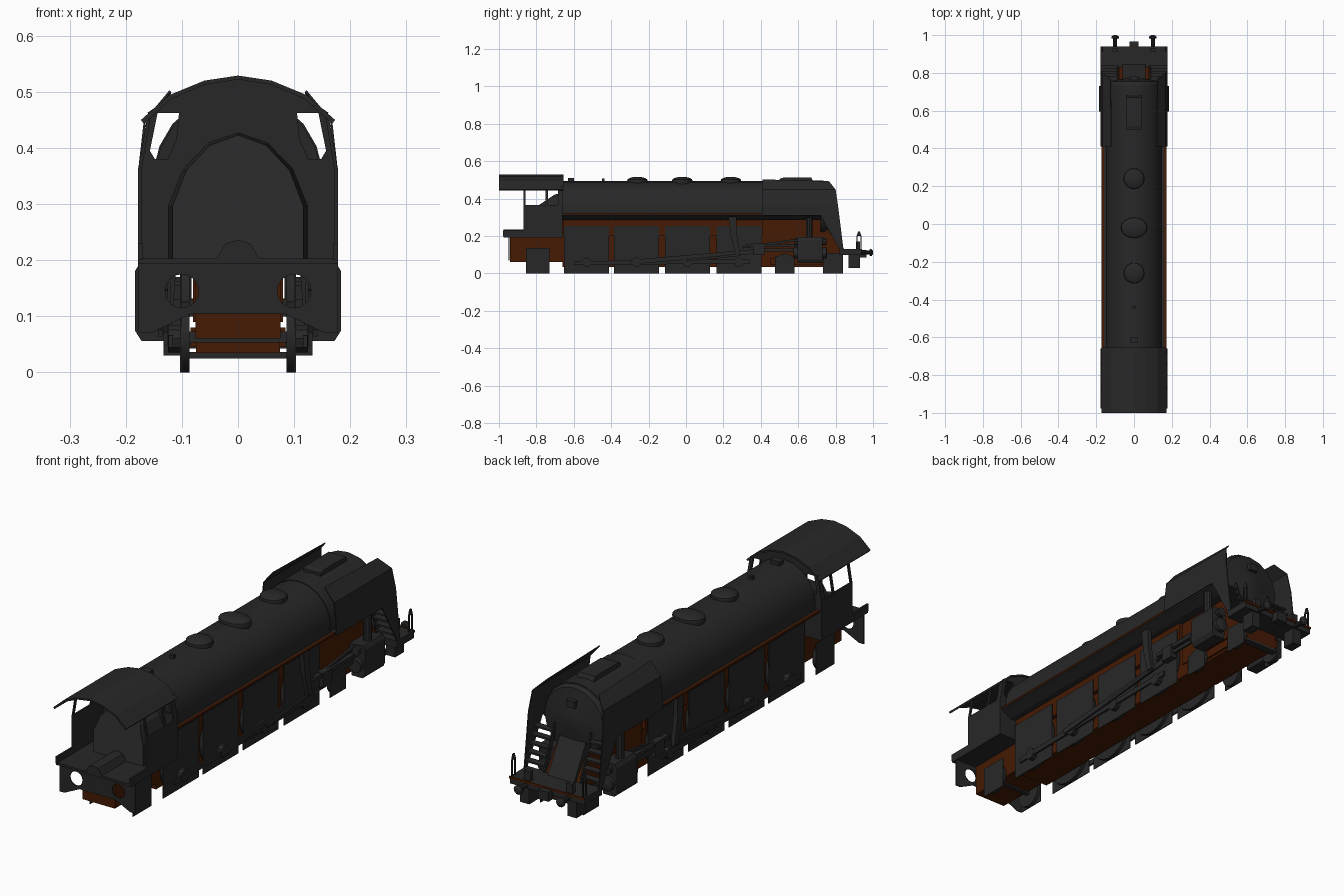
import bpy, bmesh, math
from mathutils import Vector

if "Cube" in bpy.data.objects:
    bpy.data.objects.remove(bpy.data.objects["Cube"])

def material(name, col):
    m = bpy.data.materials.new(name)
    m.diffuse_color = (*col, 1)
    m.use_nodes = True
    m.node_tree.nodes["Principled BSDF"].inputs["Base Color"].default_value = m.diffuse_color
    return m

DARK = material("dark_grey", (0.0205, 0.0205, 0.0205))
BROWN = material("rust_brown", (0.060, 0.0105, 0.0012))

def finish(name, bm, mat, mirror=False, smooth=False):
    bmesh.ops.recalc_face_normals(bm, faces=bm.faces)
    me = bpy.data.meshes.new(name)
    bm.to_mesh(me)
    bm.free()
    ob = bpy.data.objects.new(name, me)
    bpy.context.collection.objects.link(ob)
    me.materials.append(mat)
    if mirror:
        ob.modifiers.new("mirror", 'MIRROR')
    if smooth:
        bpy.context.view_layer.objects.active = ob
        ob.select_set(True)
        bpy.ops.object.shade_smooth_by_angle(angle=math.radians(35))
        ob.select_set(False)
    return ob

def loft(name, rings, mat, mirror=False, smooth=False):
    bm = bmesh.new()
    vs = [[bm.verts.new(p) for p in r] for r in rings]
    n = len(rings[0])
    for a, b in zip(vs, vs[1:]):
        for i in range(n):
            j = (i + 1) % n
            bm.faces.new((a[i], a[j], b[j], b[i]))
    bm.faces.new(vs[0])
    bm.faces.new(vs[-1])
    return finish(name, bm, mat, mirror, smooth)

def place(axis, u, v, w):
    return {'x': (w, u, v), 'y': (u, w, v), 'z': (u, v, w)}[axis]

def prism(name, pts, axis, a, b, mat, mirror=False, smooth=False):
    return loft(name, [[place(axis, u, v, w) for u, v in pts] for w in (a, b)], mat, mirror, smooth)

def box(name, x0, x1, y0, y1, z0, z1, mat, mirror=False):
    return prism(name, [(x0, y0), (x1, y0), (x1, y1), (x0, y1)], 'z', z0, z1, mat, mirror)

def lathe(name, axis, cu, cv, prof, n, mat, mirror=False, su=1, smooth=True):
    rings = [[place(axis, cu + su * r * math.cos(2 * math.pi * i / n),
                    cv + r * math.sin(2 * math.pi * i / n), w) for i in range(n)] for w, r in prof]
    return loft(name, rings, mat, mirror, smooth)

def bar(name, x0, x1, p, q, h, mat, mirror=True):
    # flat rod lying in the side plane between two (y, z) points
    p, q = Vector(p), Vector(q)
    d = (q - p).normalized() * h
    n = Vector((-d.y, d.x))
    prism(name, [tuple(v) for v in (p + n, q + n, q - n, p - n)], 'x', x0, x1, mat, mirror)

def both(half):
    return half + [(-x, z) for x, z in reversed(half) if x > 0]

# boiler and smokebox
arc = both([(.148, .318), (.148, .36), (.138, .4), (.115, .44), (.082, .469), (.043, .488), (0, .494)])
prism("boiler", arc, 'y', -.66, .42, DARK, smooth=True)
prism("smokebox", [(x * 1.015, z + .003) for x, z in arc], 'y', .41, .735, DARK, smooth=True)
lathe("smokebox_door", 'y', 0, .345, [(.72, .149), (.74, .149), (.755, .14), (.772, .04), (.776, .02)], 16, DARK)
box("smokebox_handle", -.02, .02, .75, .782, .41, .44, DARK)
prism("chimney_casing", [(.5, .48), (.5, .506), (.52, .512), (.67, .512), (.685, .48)], 'x', -.04, .04, DARK)
for i, (y, s) in enumerate([(.24, 1), (-.02, 1.28), (-.26, 1)]):
    lathe("dome_%d" % i, 'z', 0, y, [(.47, .05), (.492, .055), (.503, .053), (.511, .04), (.516, .018)], 16, DARK, su=s)
box("whistle", -.02, .02, -.63, -.6, .48, .51, DARK)
box("safety_valve", -.008, .008, -.45, -.435, .48, .508, DARK)

# frame and running boards
box("frame", -.075, .075, -.66, .74, .035, .285, BROWN)
box("rear_frame", -.076, .076, -.94, -.66, .06, .192, BROWN)
box("ash_pan", -.076, .076, -.73, -.6, .13, .192, BROWN)
box("front_frame", -.075, .075, .74, .83, .035, .1, BROWN)
box("upper_wall", .075, .095, -.655, .41, .2, .29, BROWN, True)
prism("side_wall", [(.41, .09), (.41, .29), (.72, .29), (.83, .13), (.83, .09)], 'x', .062, .08, BROWN, True)
box("running_board_strip", .158, .171, -.66, .41, .314, .322, BROWN, True)
prism("running_board", [(-.17, .317), (.17, .317), (.166, .309), (.12, .285), (-.12, .285), (-.166, .309)],
      'y', -.66, .72, DARK)

# smoke deflectors: upright sheet with top leaning inward
def sheet(name, *faces):
    bm = bmesh.new()
    for f in faces:
        bm.faces.new([bm.verts.new(p) for p in f])
    bmesh.ops.remove_doubles(bm, verts=bm.verts, dist=1e-4)
    ob = finish(name, bm, DARK)
    ob.modifiers.new("thick", 'SOLIDIFY').thickness = .004
    ob.modifiers.new("mirror", 'MIRROR')

a, b, c, d = (.178, .41, .36), (.178, .813, .36), (.168, .41, .448), (.168, .80, .448)
sheet("smoke_deflector",
      [(.178, .41, .31), (.178, .72, .31), (.178, .82, .13), (.178, .842, .13), b, a],
      [a, b, d, c], [c, d, (.124, .765, .493), (.122, .41, .503)])

# sloping nose plate and steps
prism("nose_plate", [(.72, .29), (.765, .27), (.845, .13), (.845, .1), (.72, .1)], 'x', -.062, .062, DARK)
for k in range(5):
    y, z = .838 - .014 * k, .155 + .032 * k
    box("front_step_%d" % k, .085, .175, y - .03, y, z, z + .007, DARK, True)
bar("step_stringer", .083, .089, (.83, .13), (.76, .32), .01, DARK)

# pilot platform, buffers, handrails
box("front_platform", -.177, .177, .82, .937, .1, .13, DARK)
box("front_beam_trim", -.178, .178, .937, .941, .122, .132, BROWN)
box("pilot_plate", .09, .133, .87, .93, .03, .1, DARK, True)
box("front_coupler", -.025, .025, .93, .965, .085, .125, DARK)
lathe("front_buffer", 'y', .1, .112, [(.93, .01), (.98, .01), (.983, .02), (.992, .02), (1.0, .008)], 10, DARK, True)
for y in (.915, .935):
    box("handrail_post", .165, .17, y - .003, y + .003, .13, .2, DARK, True)
prism("handrail_top", [(.912, .2), (.938, .2), (.93, .225), (.92, .225)], 'x', .165, .17, DARK, True)
box("front_lamp", .085, .115, .91, .93, .13, .17, DARK, True)

# wheels: square face plates with round treads behind
wheels = [(-.532, .12, .255), (-.264, .12, .255), (.008, .12, .255), (.283, .12, .255),
          (.528, .053, .09), (.786, .053, .11), (-.793, .063, .135)]
for i, (y, r, h) in enumerate(wheels):
    box("wheel_plate_%d" % i, .1, .103, y - r, y + r, 0, h, DARK, True)
    lathe("wheel_tread_%d" % i, 'x', y, r, [(.086, r), (.102, r)], 20, DARK, True)
    if i < 4:
        lathe("crank_hub_%d" % i, 'x', y, .06, [(.1, .026), (.125, .026)], 10, DARK, True)
    else:
        box("axle_%d" % i, -.09, .09, y - .01, y + .01, r - .01, r + .01, DARK)
box("guard_bar", -.1, .1, .8, .83, .025, .036, DARK)
box("truck_frame", .07, .085, .45, .83, .045, .08, BROWN, True)

# rods, valve gear, cylinders
bar("side_rod", .116, .124, (-.6, .055), (.34, .065), .011, DARK)
bar("main_rod", .126, .133, (-.3, .06), (.4, .12), .012, DARK)
bar("piston_rod", .13, .14, (.36, .125), (.6, .125), .008, DARK)
bar("guide_bar", .125, .145, (.32, .15), (.6, .15), .008, DARK)
bar("valve_rod", .125, .135, (.3, .14), (.6, .18), .006, DARK)
bar("eccentric_rod", .135, .142, (.0, .07), (.29, .1), .006, DARK)
prism("valve_hanger", [(.225, .31), (.27, .31), (.27, .22), (.29, .1), (.265, .1), (.24, .2)], 'x', .13, .15, DARK, True)
box("crosshead", .12, .15, .36, .42, .1, .16, DARK, True)
prism("cylinder", [(.11, .19), (.175, .195), (.184, .18), (.184, .075), (.172, .056), (.12, .056)], 'y', .595, .73, DARK, True)
lathe("cylinder_cover", 'y', .147, .11, [(.575, .03), (.75, .03), (.755, .015)], 12, DARK, True)
lathe("valve_cover", 'y', .147, .17, [(.58, .02), (.75, .02)], 10, DARK, True)
lathe("steam_pipe", 'z', .15, .66, [(.19, .018), (.3, .018)], 10, DARK, True)

# cab: side sheets, posts, end wall with windows
box("cab_side", .171, .178, -.87, -.66, .195, .365, DARK, True)
for i, (p, q) in enumerate([(-.87, -.858), (-.75, -.738), (-.685, -.66)]):
    prism("cab_post_%d" % i, [(.172, .36), (.178, .36), (.162, .455), (.156, .455)], 'y', p, q, DARK, True)
wall = (-.668, -.66)
prism("cab_wall_low", [(-.177, .2), (.177, .2), (.177, .36), (.174, .38), (-.174, .38), (-.177, .36)], 'y', *wall, DARK)
prism("cab_wall_mid", [(-.125, .38), (.125, .38), (.11, .416), (.105, .464), (-.105, .464), (-.11, .416)], 'y', *wall, DARK)
prism("cab_wall_edge", [(.148, .38), (.174, .38), (.16, .464), (.143, .464), (.157, .395)], 'y', *wall, DARK, True)
prism("cab_wall_top", both([(.162, .462), (.123, .49), (.06, .516), (0, .523)]), 'y', *wall, DARK)
top = both([(.173, .45), (.123, .494), (.06, .52), (0, .529)])
prism("cab_roof", top + [(x * .97, z - .007) for x, z in reversed(top)], 'y', -1, -.655, DARK)
box("cab_floor", -.178, .178, -.975, -.66, .193, .203, DARK)
prism("floor_hump", [(-.04, .2), (-.022, .23), (0, .236), (.022, .23), (.04, .2)], 'y', -.975, -.78, DARK)
box("floor_kerb", .17, .178, -.978, -.87, .2, .23, DARK, True)

# firebox backhead with sloping upper face
arch = both([(.117, .2), (.117, .295), (.092, .36), (.05, .405), (0, .423)])
loft("backhead", [[(x, -.81 + max(0, z - .35) * 1.5, z) for x, z in arch],
                  [(x * 1.06, -.665, z * 1.02 - .004) for x, z in arch]], DARK)

# rear apron with two round holes
bm = bmesh.new()
outer = [(0, .195), (.178, .195), (.178, .07), (.155, .07), (.085, .104), (0, .104)]
hole = [(.1 + .03 * math.cos(math.pi * i / 8), .145 + .03 * math.sin(math.pi * i / 8)) for i in range(16)]
edges = []
for ring in (outer, hole):
    vs = [bm.verts.new((x, -.95, z)) for x, z in ring]
    edges += [bm.edges.new((vs[i], vs[(i + 1) % len(vs)])) for i in range(len(vs))]
bmesh.ops.triangle_fill(bm, edges=edges, use_beauty=True)
apron = finish("rear_apron", bm, DARK)
apron.modifiers.new("thick", 'SOLIDIFY').thickness = .005
apron.modifiers.new("mirror", 'MIRROR')
